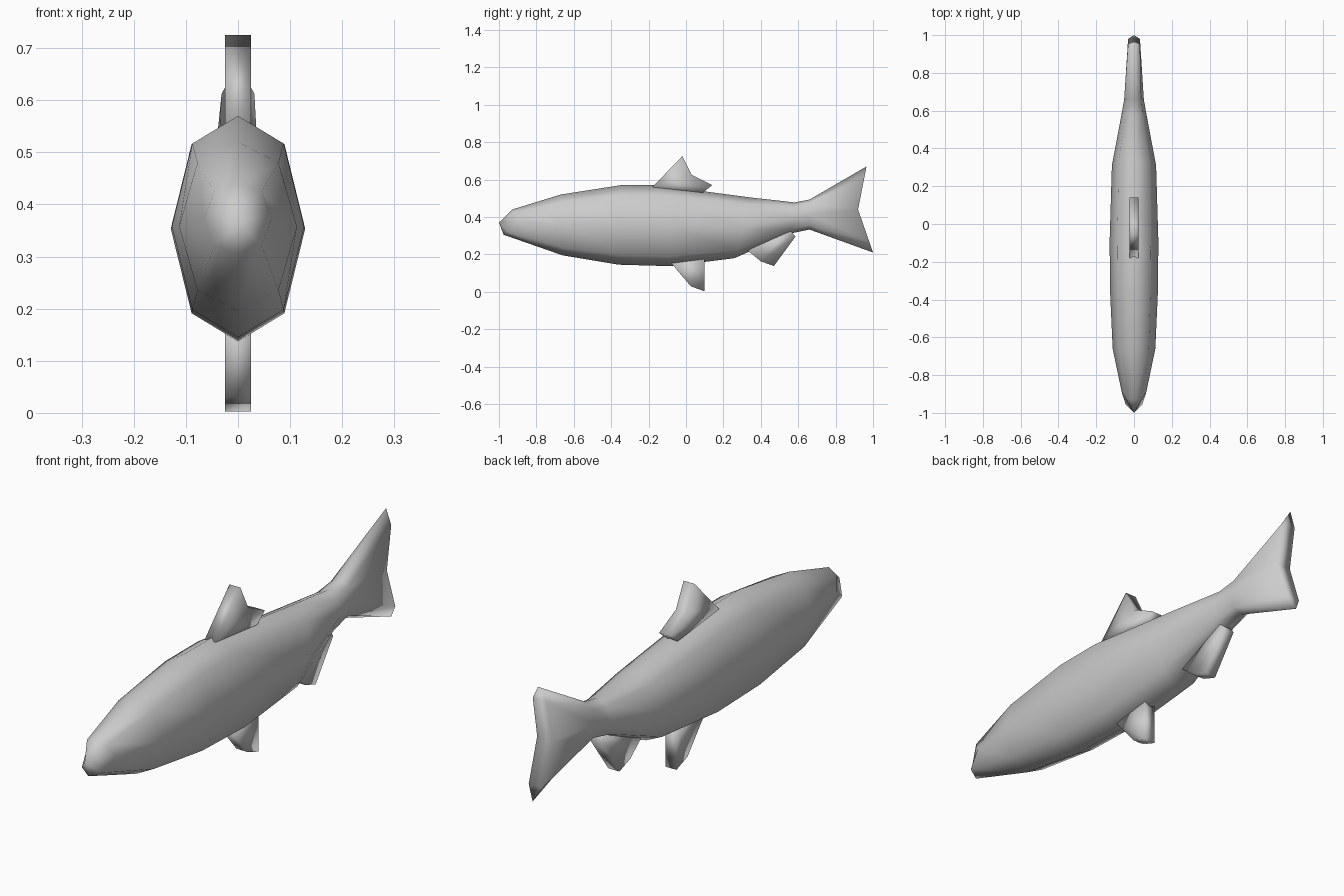
import bpy, bmesh

cube = bpy.data.objects.get("Cube")
if cube:
    bpy.data.objects.remove(cube, do_unlink=True)

grey = bpy.data.materials.new("plain_grey")
grey.use_nodes = True
colour = (0.6, 0.6, 0.6, 1)
grey.diffuse_color = colour
grey.node_tree.nodes["Principled BSDF"].inputs["Base Color"].default_value = colour


def finish(name, bm):
    bmesh.ops.recalc_face_normals(bm, faces=bm.faces)
    for face in bm.faces:
        face.smooth = True
    mesh = bpy.data.meshes.new(name)
    bm.to_mesh(mesh)
    bm.free()
    mesh.materials.append(grey)
    obj = bpy.data.objects.new(name, mesh)
    bpy.context.collection.objects.link(obj)
    return obj


def add_ring(bm, top, bottom, side_y, width, shoulder):
    """Eight-sided section; top and bottom are (y, z) points."""
    mid_z = (top[1] + bottom[1]) / 2

    def corner(end, x):
        return (x, side_y + 0.75 * (end[0] - side_y), mid_z + 0.75 * (end[1] - mid_z))

    s = shoulder * width
    points = [(0, *top), corner(top, s), (width, side_y, mid_z), corner(bottom, s),
              (0, *bottom), corner(bottom, -s), (-width, side_y, mid_z), corner(top, -s)]
    return [bm.verts.new(p) for p in points]


# Body and tail: top point, bottom point, side y, half width, shoulder ratio
sections = [
    ((-0.93, 0.44), (-0.975, 0.305), -0.89, 0.065, 0.69),
    ((-0.67, 0.52), (-0.66, 0.195), -0.66, 0.113, 0.69),
    ((-0.35, 0.57), (-0.36, 0.145), -0.35, 0.127, 0.69),
    ((-0.15, 0.57), (-0.08, 0.137), -0.09, 0.129, 0.69),
    ((0.34, 0.505), (0.26, 0.18), 0.31, 0.117, 0.69),
    ((0.58, 0.478), (0.55, 0.31), 0.58, 0.066, 0.69),
    ((0.66, 0.493), (0.66, 0.333), 0.66, 0.052, 0.75),
    ((0.965, 0.67), (1.0, 0.21), 0.92, 0.035, 0.9),
]
bm = bmesh.new()
rings = [add_ring(bm, *s) for s in sections]
snout = bm.verts.new((0, -1.0, 0.37))
for i in range(8):
    j = (i + 1) % 8
    bm.faces.new((snout, rings[0][i], rings[0][j]))
    for a, b in zip(rings, rings[1:]):
        bm.faces.new((a[i], b[i], b[j], a[j]))
# Notched rear edge of the tail
for strip in ((0, 1, 7), (1, 2, 6, 7), (2, 3, 5, 6), (3, 4, 5)):
    bm.faces.new([rings[-1][k] for k in strip])
finish("body_and_tail", bm)


# Fins: side outlines given thickness
def fin(name, outline, half=0.025):
    bm = bmesh.new()
    left = [bm.verts.new((half, y, z)) for y, z in outline]
    right = [bm.verts.new((-half, y, z)) for y, z in outline]
    bm.faces.new(left)
    bm.faces.new(right[::-1])
    for i in range(len(outline)):
        j = (i + 1) % len(outline)
        bm.faces.new((left[i], right[i], right[j], left[j]))
    finish(name, bm)


fin("dorsal_fin", [(-0.18, 0.56), (-0.02, 0.725), (0.03, 0.625), (0.14, 0.57), (0.09, 0.53)])
fin("belly_fin", [(-0.08, 0.155), (0.025, 0.03), (0.098, 0.003), (0.098, 0.18)])
fin("rear_fin", [(0.33, 0.22), (0.4, 0.163), (0.47, 0.138), (0.585, 0.295), (0.55, 0.34)])
